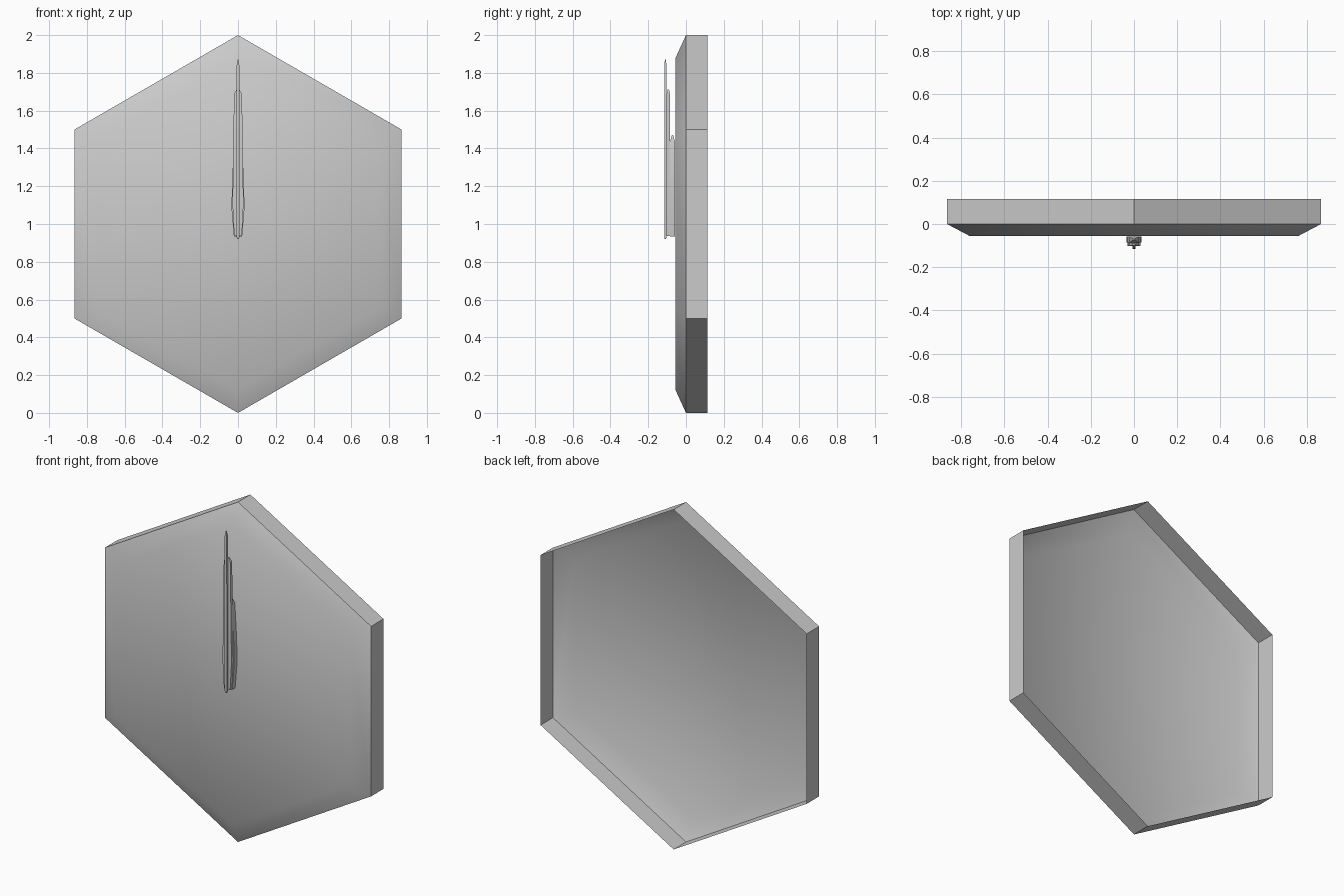
import bpy, bmesh, math

if "Cube" in bpy.data.objects:
    bpy.data.objects.remove(bpy.data.objects["Cube"])

def material(name, v):
    m = bpy.data.materials.new(name)
    m.diffuse_color = (v, v, v, 1)
    m.use_nodes = True
    m.node_tree.nodes["Principled BSDF"].inputs["Base Color"].default_value = m.diffuse_color
    return m

grey = material("plain grey", 0.6)

def loft(name, rings, caps, angle):
    """Join equal-length rings of points with quads and cap the chosen ends."""
    bm = bmesh.new()
    vs = [[bm.verts.new(p) for p in r] for r in rings]
    n = len(vs[0])
    for a, b in zip(vs, vs[1:]):
        for i in range(n):
            j = (i + 1) % n
            bm.faces.new((a[i], a[j], b[j], b[i]))
    if caps[0]:
        bm.faces.new(vs[0][::-1])
    if caps[1]:
        bm.faces.new(vs[-1])
    me = bpy.data.meshes.new(name)
    bm.to_mesh(me)
    bm.free()
    ob = bpy.data.objects.new(name, me)
    bpy.context.collection.objects.link(ob)
    me.materials.append(grey)
    bpy.ops.object.select_all(action='DESELECT')
    ob.select_set(True)
    bpy.context.view_layer.objects.active = ob
    bpy.ops.object.shade_smooth_by_angle(angle=math.radians(angle))
    return ob

def hexagon(r, y):
    return [(r * math.sin(k * math.pi / 3), y, 1 + r * math.cos(k * math.pi / 3))
            for k in range(6)][::-1]

# clock body: open-backed hexagonal shell with a sloped front edge
loft("clock_body", [hexagon(1, 0.115), hexagon(1, 0), hexagon(0.88, -0.055)],
     (False, True), 35)

def hand(name, y, depth, sections):
    """Tapered bar with a peaked tip; sections are (z, half width, depth share)."""
    rings = []
    for z, w, s in sections:
        d = depth * s
        rings.append([(-w, y - d, z), (w, y - d, z), (w, y + d, z), (-w, y + d, z)])
    loft(name, rings, (True, True), 20)

# clock hands, stacked from the face outwards
hand("hour_hand", -0.0715, 0.0135,
     [(0.935, 0.022, 1), (1.08, 0.034, 1), (1.22, 0.032, 1), (1.435, 0.02, 1), (1.472, 0.005, 0.2)])
hand("minute_hand", -0.0935, 0.0085,
     [(0.937, 0.02, 1), (1.1, 0.029, 1), (1.69, 0.021, 1), (1.712, 0.008, 0.4)])
hand("second_hand", -0.109, 0.006,
     [(0.92, 0.004, 0.6), (0.935, 0.008, 1), (1.84, 0.007, 1), (1.872, 0.002, 0.3)])
